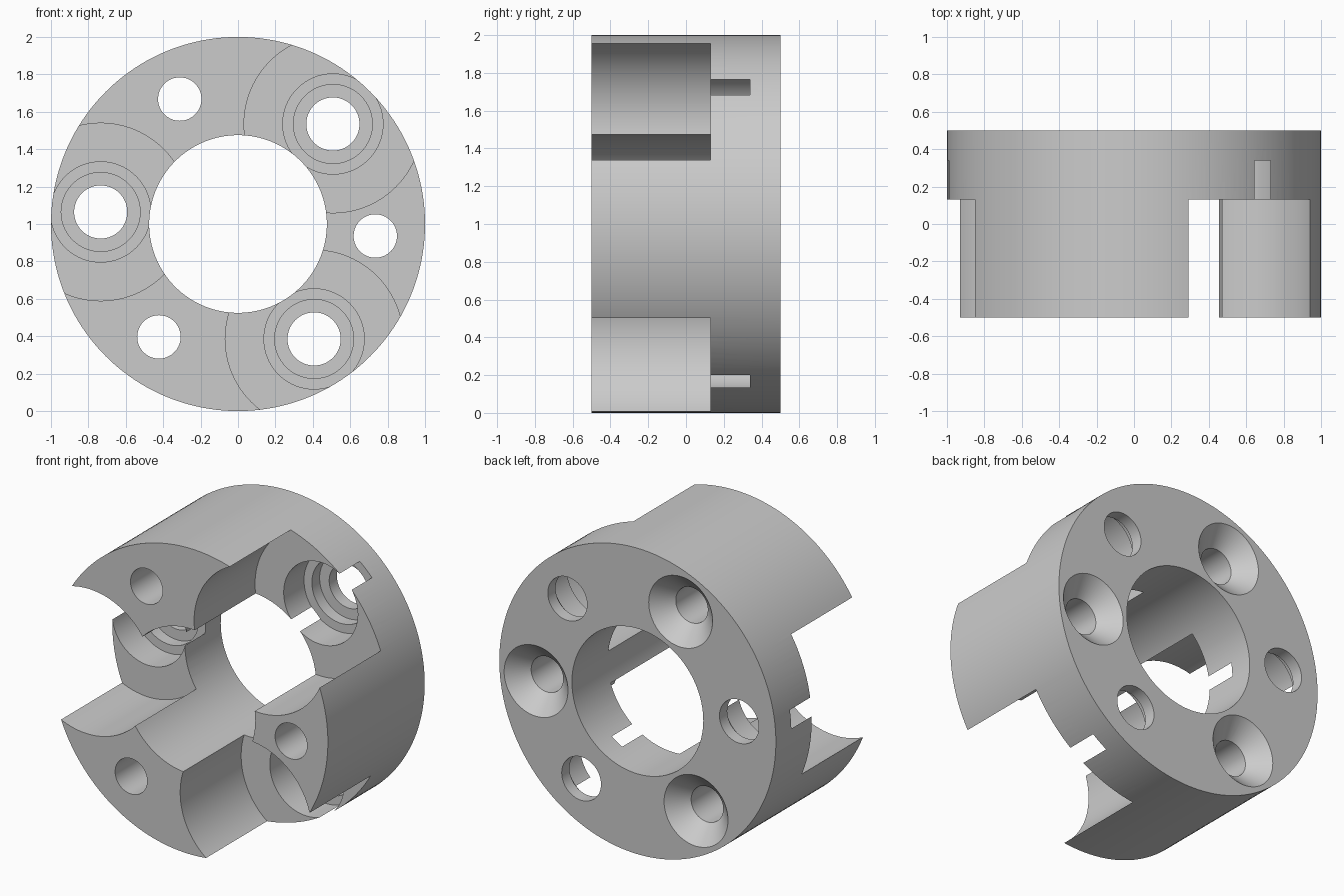
import bpy
import bmesh
from math import cos, sin, radians, tau
from mathutils import Vector

cube = bpy.data.objects.get("Cube")
if cube:
    bpy.data.objects.remove(cube, do_unlink=True)

RIM, BORE, BOLT_CIRCLE = 1.0, 0.475, 0.737
FRONT, BACK, FLOOR = -0.5, 0.5, 0.13

steel = bpy.data.materials.new("plain grey")
grey = (0.6, 0.6, 0.6, 1)
steel.use_nodes = True
steel.diffuse_color = grey
steel.node_tree.nodes["Principled BSDF"].inputs["Base Color"].default_value = grey


def lathe(name, profile, x=0.0, z=1.0, steps=96):
    """Revolve (radius, y) points about a y-parallel axis through (x, z)."""
    bm = bmesh.new()
    points = [(0, profile[0][1]), *profile, (0, profile[-1][1])]
    verts = [bm.verts.new((r, y, 0)) for r, y in points]
    edges = [bm.edges.new(pair) for pair in zip(verts, verts[1:])]
    bmesh.ops.spin(bm, geom=verts + edges, cent=(0, 0, 0), axis=(0, 1, 0),
                   angle=tau, steps=steps)
    bmesh.ops.remove_doubles(bm, verts=bm.verts, dist=1e-4)
    # Merge the end-cap fans into single flat faces
    poles = [v for v in bm.verts if Vector((v.co.x, v.co.z)).length < 1e-4]
    bmesh.ops.dissolve_verts(bm, verts=poles)
    bmesh.ops.recalc_face_normals(bm, faces=bm.faces)
    bmesh.ops.translate(bm, verts=bm.verts, vec=(x, 0, z))
    mesh = bpy.data.meshes.new(name)
    bm.to_mesh(mesh)
    bm.free()
    mesh.materials.append(steel)
    obj = bpy.data.objects.new(name, mesh)
    bpy.context.collection.objects.link(obj)
    return obj


def on_circle(angle):
    a = radians(angle)
    return BOLT_CIRCLE * cos(a), 1 + BOLT_CIRCLE * sin(a)


# Solid hub body
hub = lathe("coupling_hub", [(RIM, FRONT), (RIM, BACK)], steps=160)

# Central bore
cutters = [lathe("bore_cutter", [(BORE, -0.7), (BORE, 0.7)], steps=128)]

# Round pockets between the lugs, stepping down to a hole through the back
pocket = [(BORE, -0.7), (BORE, FLOOR), (0.268, FLOOR), (0.268, 0.34),
          (0.211, 0.34), (0.211, 0.42), (0.142, 0.42), (0.142, 0.7)]
for angle in (175, 46.5, -56.5):
    cutters.append(lathe("pocket_cutter", pocket, *on_circle(angle)))

# Screw holes along the lugs, countersunk at the back
screw = [(0.116, -0.7), (0.116, 0.385), (0.231, BACK), (0.231, 0.7)]
for angle in (115, -5, -125):
    cutters.append(lathe("screw_cutter", screw, *on_circle(angle), steps=64))

for cutter in cutters:
    cutter.hide_render = True
    mod = hub.modifiers.new(cutter.name, 'BOOLEAN')
    mod.operation = 'DIFFERENCE'
    mod.solver = 'EXACT'
    mod.object = cutter

# Bake the cuts and discard the cutters
bpy.context.view_layer.update()
graph = bpy.context.evaluated_depsgraph_get()
baked = bpy.data.meshes.new_from_object(hub.evaluated_get(graph))
hub.modifiers.clear()
hub.data = baked
for cutter in cutters:
    bpy.data.objects.remove(cutter, do_unlink=True)

# Smooth the round walls, keep the machined edges sharp
bpy.ops.object.select_all(action='DESELECT')
hub.select_set(True)
bpy.context.view_layer.objects.active = hub
bpy.ops.object.shade_smooth_by_angle(angle=radians(25))
